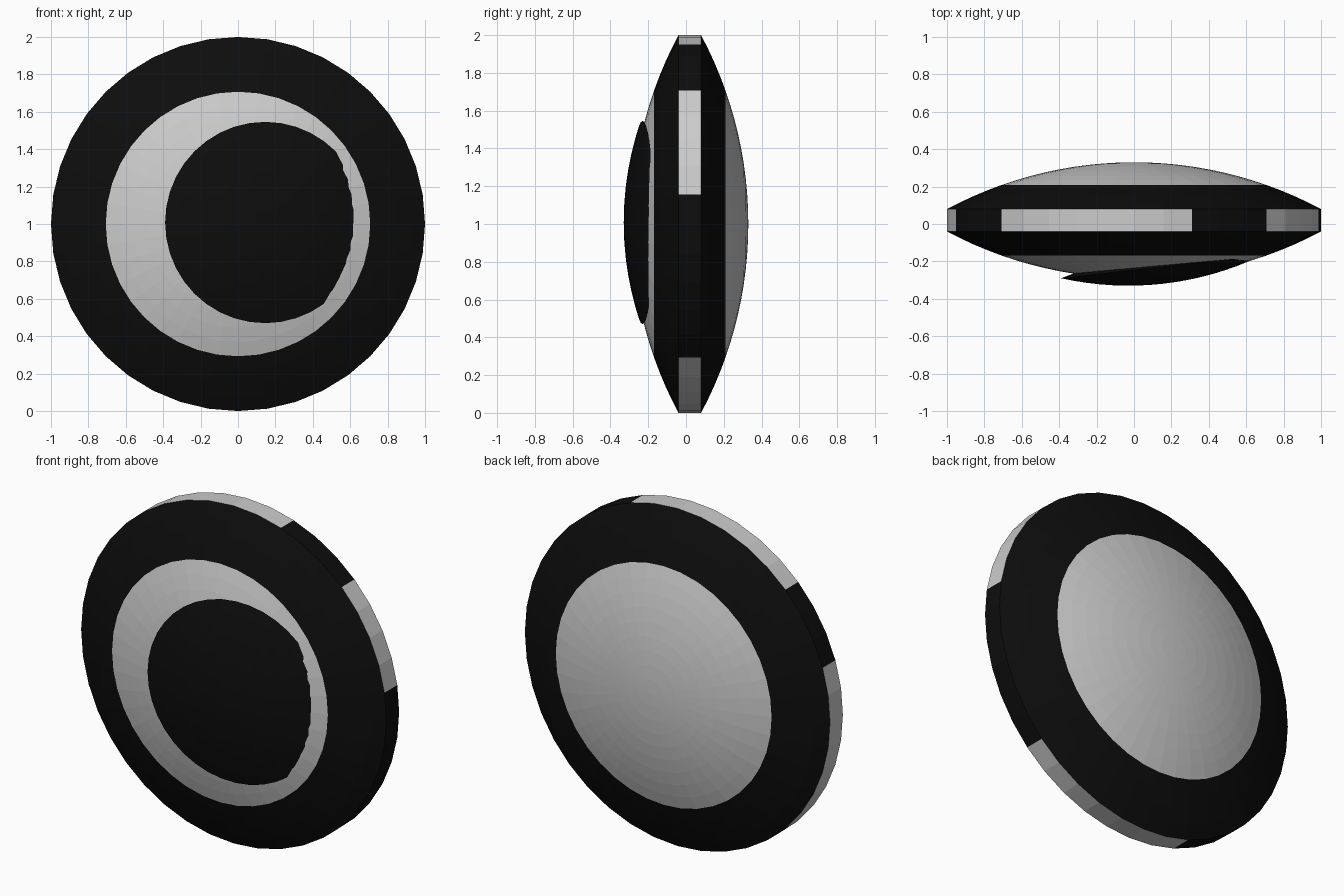
import bpy, bmesh
from math import sin, cos, asin, radians, sqrt

if "Cube" in bpy.data.objects:
    bpy.data.objects.remove(bpy.data.objects["Cube"])

SEGS = 40
STEP = 360 / SEGS

black = bpy.data.materials.new("black")
black.diffuse_color = (0.004, 0.004, 0.004, 1)
black.use_nodes = True
black.node_tree.nodes["Principled BSDF"].inputs["Base Color"].default_value = black.diffuse_color


def cap(radius, height, r0, r1, n):
    """Points (r, sag) along a spherical cap, sag measured from its apex."""
    R = (radius ** 2 + height ** 2) / (2 * height)
    a0, a1 = asin(r0 / R), asin(r1 / R)
    angs = [a0 + (a1 - a0) * i / n for i in range(n + 1)]
    return [(R * sin(a), R - R * cos(a)) for a in angs]


def revolve(name, profile, loc=(0, 0, 1), start=0, count=SEGS, mat=None):
    """Turn an (r, y) profile, listed front to back, about the y axis."""
    bm = bmesh.new()
    cols = []
    for s in range(count + 1):
        a = radians(start + s * STEP)
        cols.append([bm.verts.new((r * cos(a), y, r * sin(a))) for r, y in profile])
    for c, d in zip(cols, cols[1:]):
        for i in range(len(profile) - 1):
            bm.faces.new((c[i], c[i + 1], d[i + 1], d[i]))
    bmesh.ops.remove_doubles(bm, verts=bm.verts, dist=1e-5)
    me = bpy.data.meshes.new(name)
    bm.to_mesh(me)
    bm.free()
    ob = bpy.data.objects.new(name, me)
    ob.location = loc
    bpy.context.collection.objects.link(ob)
    if mat:
        me.materials.append(mat)
    return ob


# Grey domes in the middle and black rings around them, front and back
SPLIT = sqrt(0.5)
for side, apex, sign in (("front", -0.29, 1), ("back", 0.33, -1)):
    for part, r0, r1, n, mat in (("dome", 0, SPLIT, 9, None),
                                 ("ring", SPLIT, 1, 4, black)):
        pts = [(r, apex + sign * s) for r, s in cap(1, 0.25, r0, r1, n)]
        revolve(f"{side}_{part}", pts[::sign], mat=mat)

# Rim band: alternating grey and black stretches (start angle, segments)
rim = [(1, -0.04), (1, 0.08)]
for i, (start, count) in enumerate([(9, 4), (72, 7), (162, 7), (252, 7)]):
    revolve(f"rim_grey_{i}", rim, start=start, count=count)
for i, (start, count) in enumerate([(45, 3), (135, 3), (225, 3), (315, 6)]):
    revolve(f"rim_black_{i}", rim, start=start, count=count, mat=black)

# Tilted black lens set off-centre on the front dome
front = [(r, s - 0.09) for r, s in cap(0.538, 0.09, 0, 0.538, 8)]
lens = revolve("front_lens", front + [(0.46, 0.02), (0, 0.03)],
               loc=(0.145, -0.23, 1.008), mat=black)
lens.rotation_euler.z = radians(6.4)
